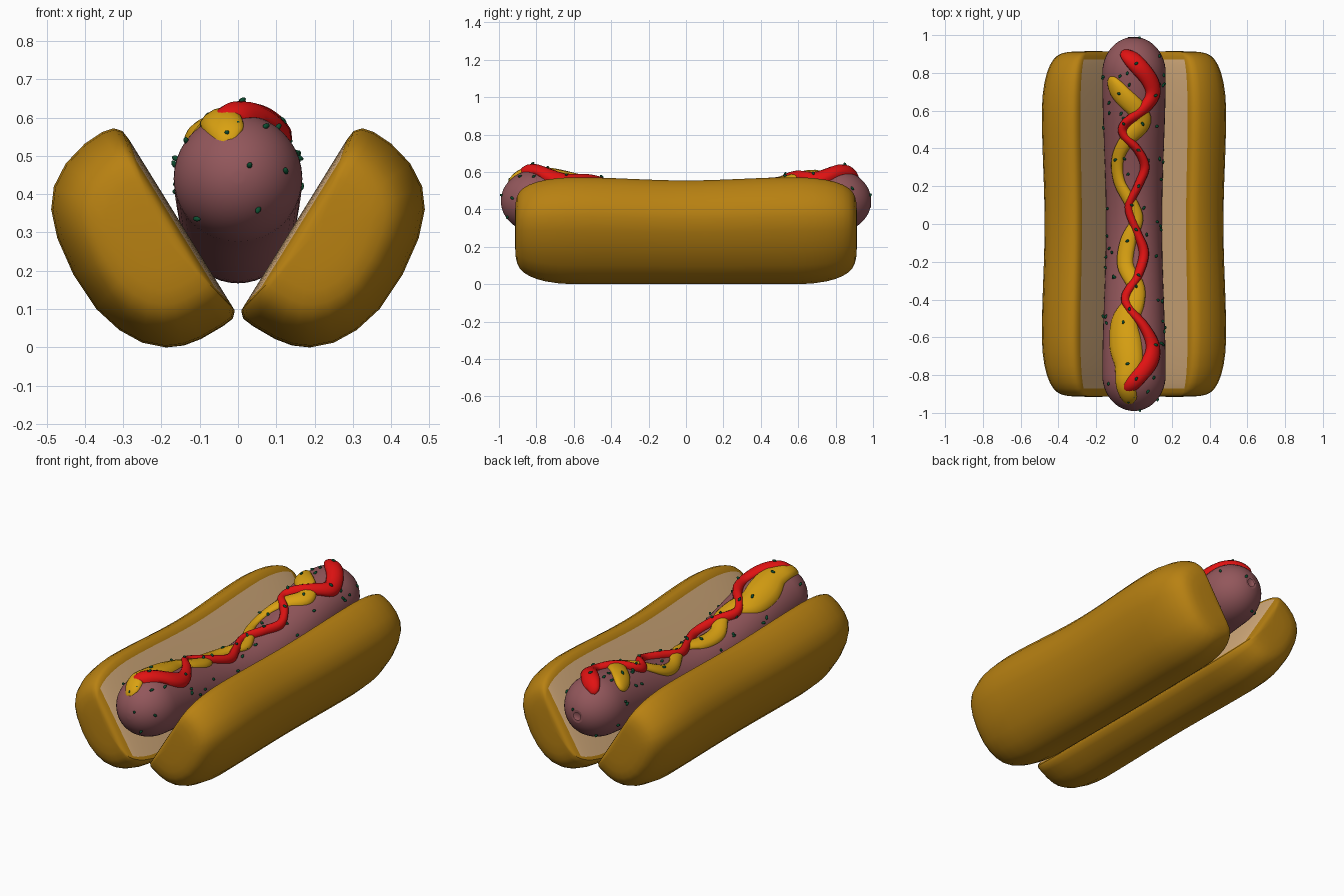
import bpy, bmesh, math, random
from mathutils import Vector, Matrix

if "Cube" in bpy.data.objects:
    bpy.data.objects.remove(bpy.data.objects["Cube"])

random.seed(4)


def material(name, rgb):
    m = bpy.data.materials.new(name)
    m.diffuse_color = (*rgb, 1)
    m.use_nodes = True
    m.node_tree.nodes["Principled BSDF"].inputs["Base Color"].default_value = m.diffuse_color
    return m


CRUST = material("crust", (0.48, 0.22, 0.006))
CRUMB = material("crumb", (0.72, 0.45, 0.22))
MEAT = material("meat", (0.29, 0.095, 0.105))
RED = material("red_sauce", (0.75, 0.006, 0.006))
YELLOW = material("yellow_sauce", (0.70, 0.36, 0.006))
GREEN = material("herb", (0.004, 0.075, 0.03))


def finish(bm, name, mats, angle=40):
    bmesh.ops.recalc_face_normals(bm, faces=bm.faces)
    me = bpy.data.meshes.new(name)
    bm.to_mesh(me)
    bm.free()
    for m in mats:
        me.materials.append(m)
    ob = bpy.data.objects.new(name, me)
    bpy.context.collection.objects.link(ob)
    bpy.ops.object.select_all(action='DESELECT')
    ob.select_set(True)
    bpy.context.view_layer.objects.active = ob
    bpy.ops.object.shade_smooth_by_angle(angle=math.radians(angle))
    return ob


def loft(name, rings, mats, pick=lambda ring, seg: 0, angle=40):
    """Skin closed rings and cap both ends."""
    bm = bmesh.new()
    vs = [[bm.verts.new(p) for p in r] for r in rings]
    n = len(vs[0])
    for i in range(len(vs) - 1):
        for j in range(n):
            k = (j + 1) % n
            f = bm.faces.new((vs[i][j], vs[i][k], vs[i + 1][k], vs[i + 1][j]))
            f.material_index = pick(i, j)
    bm.faces.new(vs[0])
    bm.faces.new(vs[-1])
    return finish(bm, name, mats, angle)


def spline(pts, steps):
    """Catmull-Rom samples through tuples of any size."""
    P = [pts[0]] + pts + [pts[-1]]
    out = []
    for i in range(1, len(P) - 2):
        for s in range(steps):
            t = s / steps
            out.append([0.5 * (2 * b + (c - a) * t + (2 * a - 5 * b + 4 * c - d) * t * t
                               + (3 * b - a - 3 * c + d) * t ** 3)
                        for a, b, c, d in zip(*P[i - 1:i + 3])])
    return out + [list(pts[-1])]


# Bun halves: cross-section (x, z), last edge is the cut face
SECTION = [(0.02, 0.115), (0.009, 0.097), (0.014, 0.077), (0.04, 0.057), (0.10, 0.022),
           (0.145, 0.005), (0.19, 0.0), (0.25, 0.012), (0.31, 0.045), (0.37, 0.10),
           (0.43, 0.19), (0.472, 0.285), (0.488, 0.36), (0.481, 0.42), (0.45, 0.48),
           (0.40, 0.532), (0.355, 0.562), (0.325, 0.572), (0.302, 0.565), (0.284, 0.542)]
END = [(0.60, 1.0), (0.68, 0.985), (0.75, 0.95), (0.80, 0.905), (0.84, 0.85),
       (0.87, 0.785), (0.89, 0.715), (0.903, 0.63), (0.911, 0.50), (0.914, 0.32), (0.915, 0.1)]
stations = [(-y, s) for y, s in reversed(END)]
stations += [(y / 10, 1.0) for y in range(-5, 6)] + END


def bun(name, side):
    rings = []
    for y, s in stations:
        dip = 1 - 0.03 * (0.5 + 0.5 * math.cos(math.pi * min(abs(y) / 0.6, 1)))
        rings.append([(side * dip * (0.205 + (x - 0.205) * s), y,
                       dip * (0.30 + (z - 0.30) * s)) for x, z in SECTION])
    last = len(SECTION) - 1

    def pick(i, j):
        return int(j == last and max(abs(stations[i][0]), abs(stations[i + 1][0])) < 0.88)
    loft(name, rings, [CRUST, CRUMB], pick)


bun("bun_right", 1)
bun("bun_left", -1)


# Sausage: bent upward at both ends
def centre(y):
    return 0.38 - 0.065 * math.cos(math.pi * min(abs(y) / 0.9, 1))


def radius(y):
    a = abs(y)
    r = 0.158 - 0.010 * math.cos(math.pi * min(a / 0.8, 1))
    if a > 0.80:
        r *= math.sqrt(max(0, 1 - ((a - 0.80) / 0.19) ** 2))
    return r


ys = [-0.80 - 0.19 * math.cos(math.pi / 2 * i / 12) for i in range(12)]
ys = [min(y, -0.80) for y in ys]
ys = [-0.9895] + ys[1:] + [-0.8 + 0.05 * i for i in range(33)] + [-y for y in reversed(ys[1:])]


def ring(y, r, n=40):
    return [(r * math.cos(2 * math.pi * i / n), y, centre(y) + r * math.sin(2 * math.pi * i / n))
            for i in range(n)]


rings = [ring(y, radius(y)) for y in ys]
rings += [ring(0.989, 0.036), ring(0.978, 0.024), ring(0.974, 0.006)]  # tip dimple
loft("sausage", rings, [MEAT])


# Sauces: flattened ribbons draped over the sausage top
def surf(x, y, lift=0.0):
    y = max(-0.985, min(0.985, y))
    r = max(radius(y), 0.02)
    a = math.asin(max(-1, min(1, x / r)))
    return Vector(((r + lift) * math.sin(a), y, centre(y) + (r + lift) * math.cos(a)))


def sauce(name, pts, height, mat):
    path = spline(pts, 7)
    n, rings = len(path), []
    for i, (x, y, w) in enumerate(path):
        a, b = path[max(i - 1, 0)], path[min(i + 1, n - 1)]
        t = Vector((b[0] - a[0], b[1] - a[1])).normalized()
        e = min(i, n - 1 - i) / 6
        k = math.sqrt(max(0.01, 1 - (1 - min(e, 1)) ** 2))
        row = []
        for j in range(14):
            q = 2 * math.pi * j / 14
            o = w * k * math.cos(q)
            h = math.sin(q)
            row.append(surf(x - t.y * o, y + t.x * o, h * k * height if h > 0 else h * 0.012))
        rings.append(row)
    loft(name, rings, [mat], angle=60)


KETCHUP = [(-0.065, 0.915, 0.035), (0.01, 0.85, 0.047), (0.08, 0.76, 0.042), (0.095, 0.68, 0.034),
           (0.04, 0.60, 0.030), (-0.045, 0.53, 0.024), (-0.05, 0.47, 0.023), (0.02, 0.39, 0.022),
           (0.055, 0.30, 0.022), (0.02, 0.20, 0.022), (-0.025, 0.09, 0.022), (0.01, -0.03, 0.022),
           (0.05, -0.15, 0.024), (0.02, -0.27, 0.024), (-0.04, -0.38, 0.023), (-0.02, -0.45, 0.023),
           (0.05, -0.54, 0.025), (0.095, -0.64, 0.032), (0.08, -0.73, 0.042), (0.01, -0.82, 0.045),
           (-0.05, -0.89, 0.035)]
MUSTARD = [(-0.125, 0.78, 0.03), (-0.07, 0.69, 0.048), (0.02, 0.60, 0.05), (0.04, 0.53, 0.045),
           (-0.04, 0.44, 0.038), (-0.085, 0.34, 0.030), (-0.075, 0.22, 0.028), (-0.01, 0.10, 0.035),
           (0.015, 0.02, 0.033), (-0.03, -0.09, 0.042), (-0.045, -0.22, 0.042),
           (0.01, -0.33, 0.045), (0.0, -0.42, 0.055), (-0.05, -0.52, 0.07), (-0.045, -0.64, 0.085),
           (-0.03, -0.74, 0.075), (-0.045, -0.85, 0.05), (-0.01, -0.95, 0.05)]
sauce("ketchup", KETCHUP, 0.034, RED)
sauce("mustard", MUSTARD, 0.023, YELLOW)


# Herb flakes scattered over sausage and sauce
bm = bmesh.new()


def flake(p):
    rot = Matrix.Rotation(random.uniform(0, math.pi), 4, 'Z') @ Matrix.Rotation(random.uniform(-1, 1), 4, 'X')
    mtx = Matrix.Translation(p) @ rot @ Matrix.Diagonal((0.007, 0.012, 0.007, 1))
    bmesh.ops.create_icosphere(bm, subdivisions=2, radius=1, matrix=mtx)


for i in range(75):
    y = random.uniform(-0.975, 0.975)
    a = random.uniform(0, 2 * math.pi) if abs(y) > 0.8 else random.uniform(0.1, math.pi - 0.1)
    r = radius(y) + 0.003
    flake((r * math.cos(a), y, centre(y) + r * math.sin(a)))
for pts, lift in ((KETCHUP, 0.034), (MUSTARD, 0.023)):
    for x, y, w in pts[1:-1:2]:
        flake(surf(x, y, lift + 0.002))
for y in (-0.99, 0.99):
    flake((0.03, y * 0.995, centre(y) + 0.03))
finish(bm, "herb_flakes", [GREEN], 60)
